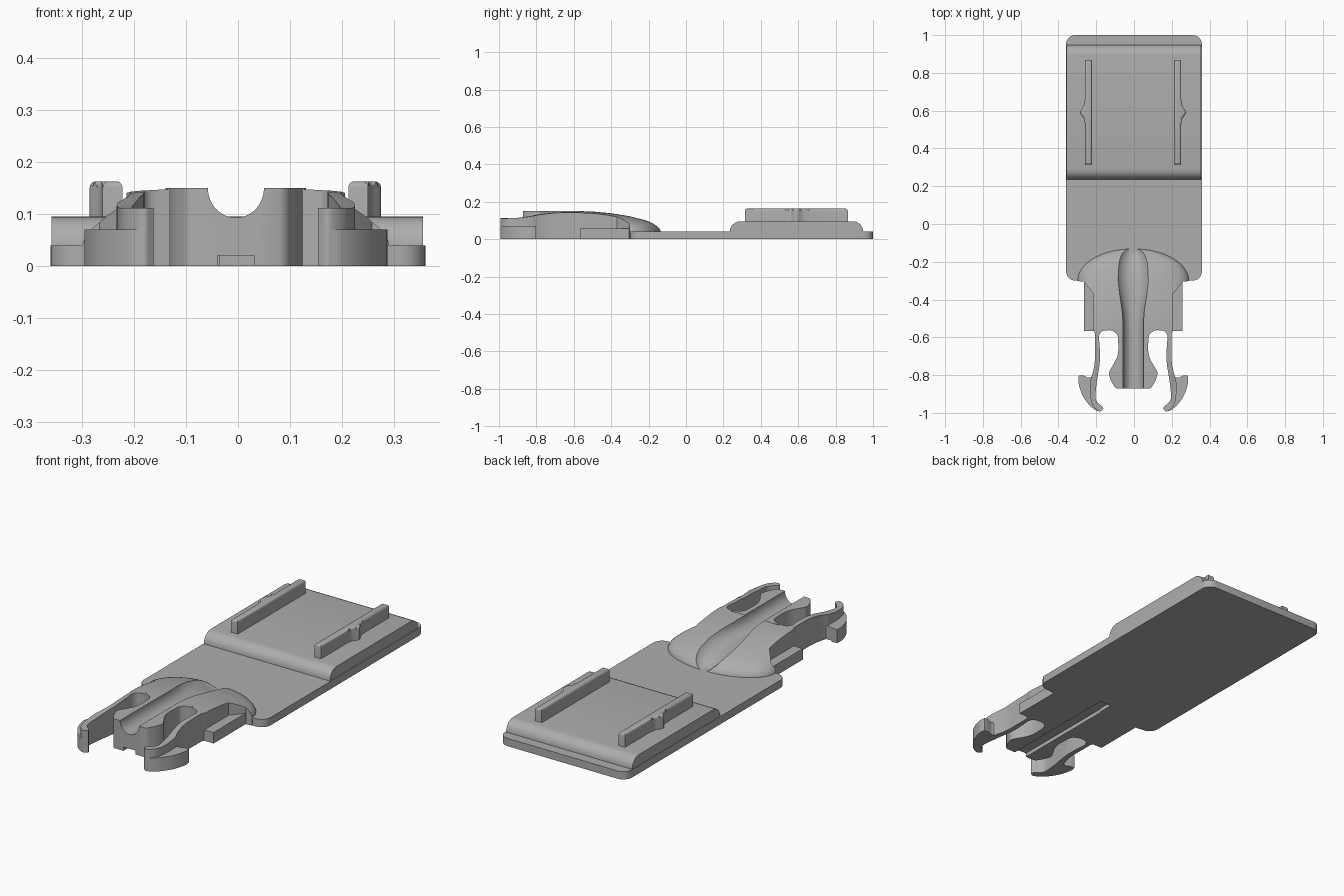
import bpy, bmesh, math
from mathutils import Vector

cube = bpy.data.objects.get("Cube")
if cube:
    bpy.data.objects.remove(cube, do_unlink=True)

grey = bpy.data.materials.new("grey plastic")
grey.use_nodes = True
GREY = (0.42, 0.42, 0.42, 1)
grey.diffuse_color = GREY
grey.node_tree.nodes["Principled BSDF"].inputs["Base Color"].default_value = GREY


def make(name, bm):
    bmesh.ops.recalc_face_normals(bm, faces=bm.faces)
    me = bpy.data.meshes.new(name)
    bm.to_mesh(me)
    bm.free()
    me.materials.append(grey)
    ob = bpy.data.objects.new(name, me)
    bpy.context.collection.objects.link(ob)
    return ob


def finish(ob, angle=35):
    for p in ob.data.polygons:
        p.use_smooth = True
    ob.data.set_sharp_from_angle(angle=math.radians(angle))


def prism(name, pts, z0, z1, bevel=0):
    """Extrude a plan outline, optionally rounding its top rim."""
    bm = bmesh.new()
    face = bm.faces.new([bm.verts.new((x, y, z0)) for x, y in pts])
    ret = bmesh.ops.extrude_face_region(bm, geom=[face])
    top = [v for v in ret["geom"] if isinstance(v, bmesh.types.BMVert)]
    for v in top:
        v.co.z = z1
    if bevel:
        rim = [e for e in bm.edges if all(v in top for v in e.verts)]
        bmesh.ops.bevel(bm, geom=rim, offset=bevel, segments=4, profile=0.5,
                        affect='EDGES')
    return make(name, bm)


def loft(name, rings):
    """Skin a row of equal closed sections and cap both ends."""
    bm = bmesh.new()
    rows = [[bm.verts.new(p) for p in ring] for ring in rings]
    n = len(rows[0])
    for a, b in zip(rows, rows[1:]):
        for i in range(n):
            j = (i + 1) % n
            bm.faces.new((a[i], a[j], b[j], b[i]))
    bm.faces.new(rows[0])
    bm.faces.new(rows[-1])
    return make(name, bm)


def boolean(ob, cutter, op='DIFFERENCE'):
    mod = ob.modifiers.new("cut", 'BOOLEAN')
    mod.object, mod.operation, mod.solver = cutter, op, 'EXACT'
    bpy.context.view_layer.objects.active = ob
    bpy.ops.object.modifier_apply(modifier=mod.name)


def curve(pts, steps=5):
    """Catmull-Rom curve through plan points."""
    p = [Vector(q) for q in pts]
    p = [2 * p[0] - p[1]] + p + [2 * p[-1] - p[-2]]
    out = []
    for a, b, c, d in zip(p, p[1:], p[2:], p[3:]):
        for k in range(steps):
            t = k / steps
            out.append(tuple(0.5 * (2 * b + (c - a) * t + (2 * a - 5 * b + 4 * c - d) * t * t
                                    + (3 * b - a - 3 * c + d) * t ** 3)))
    return out + [tuple(pts[-1])]


def mirrored(half):
    return half + [(-x, y) for x, y in reversed(half) if x > 1e-4]


def lerp(table, y):
    for (a, u), (b, v) in zip(table, table[1:]):
        if y <= b:
            return u + (v - u) * max(0, (y - a) / (b - a))
    return table[-1][1]


def corner(cx, cy, r, start):
    return [(cx + r * math.cos(math.radians(start + k * 15)),
             cy + r * math.sin(math.radians(start + k * 15))) for k in range(7)]


# Base plate with rounded corners
plate = prism("base_plate",
              corner(0.31, 0.95, 0.05, 0) + corner(-0.31, 0.95, 0.05, 90)
              + corner(-0.31, -0.25, 0.05, 180) + corner(0.31, -0.25, 0.05, 270), 0, 0.04)

# Raised pad with rounded front and back ends
side = [(0.235, 0.03)] + [(y, 0.04 + (z - 0.04)) for y, z in
        reversed(corner(0.29, 0.04, 0.055, 90))]
side += list(reversed(corner(0.892, 0.04, 0.055, 0))) + [(0.947, 0.03)]
pad = loft("raised_pad", [[(x, y, z) for y, z in side] for x in (-0.358, 0.356)])

# Pair of guide rails, each with an outward bump
bump = curve([(0.255, 0.53), (0.262, 0.56), (0.28, 0.59), (0.262, 0.625), (0.255, 0.66)])
for s, label in ((1, "left"), (-1, "right")):
    pts = [(0.217, 0.315), (0.255, 0.315)] + bump + [(0.255, 0.865), (0.217, 0.865)]
    finish(prism(label + "_rail", [(s * x - 0.005, y) for x, y in pts], 0.08, 0.163, 0.012))

# Domed clip body: cross-sections that arch over the width
crown = [(-1.0, 0.112), (-0.92, 0.112), (-0.85, 0.122), (-0.78, 0.137), (-0.7, 0.147),
         (-0.6, 0.151), (-0.5, 0.148), (-0.4, 0.139), (-0.3, 0.123), (-0.22, 0.103),
         (-0.18, 0.088), (-0.155, 0.07), (-0.14, 0.055), (-0.13, 0.035)]
shoulder = [(-1.0, 0.11), (-0.6, 0.11), (-0.45, 0.09), (-0.3, 0.035), (-0.1, 0.03)]
rings = []
stations = [-1.02 + 0.04 * k for k in range(18)]
stations += [-0.3 + 0.17 * math.sin(math.radians(a)) for a in range(0, 90, 6)] + [-0.1302]
for y in stations:
    w = 0.295 * math.sqrt(1 - (max(0, y + 0.3) / 0.17) ** 2)
    low, high = lerp(shoulder, y), lerp(crown, y)
    ring = [(-w, y, 0), (w, y, 0)]
    for k in range(33):
        t = math.cos(math.pi * k / 32)
        ring.append((w * t, y, low + (high - low) * math.sqrt(max(0, 1 - abs(t) ** 3))))
    rings.append(ring)
body = loft("clip_body", rings)

# Plan outline of the body and its two spring arms
half = [(0, -0.1), (0.32, -0.1), (0.32, -0.3), (0.262, -0.305), (0.255, -0.315),
        (0.21, -0.37), (0.21, -0.56)]
half += curve([(0.203, -0.58), (0.203, -0.72), (0.215, -0.79), (0.227, -0.83),
               (0.228, -0.9), (0.215, -0.96), (0.18, -0.992), (0.158, -0.98)])
half += curve([(0.162, -0.968), (0.192, -0.94), (0.2, -0.91), (0.192, -0.83), (0.177, -0.73),
               (0.178, -0.64), (0.182, -0.595), (0.165, -0.568), (0.13, -0.562)])
half += [(0, -0.562)]
outline = prism("outline_tool", mirrored(half), -0.05, 0.3)
boolean(body, outline, 'INTERSECT')

# Central stem with an arrow-like front end
stem_half = [(0, -0.55), (0.135, -0.55), (0.13, -0.562)]
stem_half += curve([(0.11, -0.565), (0.086, -0.585), (0.08, -0.62), (0.08, -0.68),
                    (0.092, -0.72), (0.115, -0.76), (0.128, -0.79), (0.117, -0.83),
                    (0.097, -0.865)])
stem_half += [(0.085, -0.872), (0, -0.872)]
stem = prism("centre_stem", mirrored(stem_half), 0, 0.15)

# Round channel along the top, flaring toward the plate
flare = [(-0.92, 0.054, 0.057), (-0.52, 0.054, 0.057), (-0.45, 0.06, 0.06),
         (-0.37, 0.075, 0.065), (-0.3, 0.087, 0.072), (-0.24, 0.092, 0.082),
         (-0.19, 0.09, 0.098), (-0.16, 0.084, 0.111), (-0.1, 0.06, 0.118)]
channel = loft("channel_tool", [[(rx * math.cos(a * math.pi / 16), y,
                                  0.15 + rz * math.sin(a * math.pi / 16)) for a in range(32)]
                                for y, rx, rz in flare])
# Shallow slot along the underside
slot = prism("slot_tool", [(-0.035, -0.95), (0.035, -0.95), (0.035, -0.22), (-0.035, -0.22)],
             -0.05, 0.02)

for ob in (body, stem):
    boolean(ob, channel)
for ob in (body, stem, plate):
    boolean(ob, slot)
for tool in (outline, channel, slot):
    bpy.data.objects.remove(tool, do_unlink=True)
for ob in (plate, pad, body, stem):
    finish(ob)
body.location.x = stem.location.x = -0.004

# Low side flanges and the outer barbs on the arm tips
barb = [(0.2, -0.8), (0.225, -0.812), (0.245, -0.812), (0.262, -0.803)]
barb += curve([(0.288, -0.803), (0.29, -0.84), (0.272, -0.9), (0.24, -0.95),
               (0.205, -0.982), (0.18, -0.992)]) + [(0.205, -0.94)]
flange = [(0.18, -0.28), (0.262, -0.28), (0.262, -0.566), (0.18, -0.566)]
for s, label in ((1, "left"), (-1, "right")):
    for part, pts, top in (("barb", barb, 0.07), ("flange", flange, 0.056)):
        finish(prism(label + "_" + part, [(s * x - 0.004, y) for x, y in pts], 0, top))
